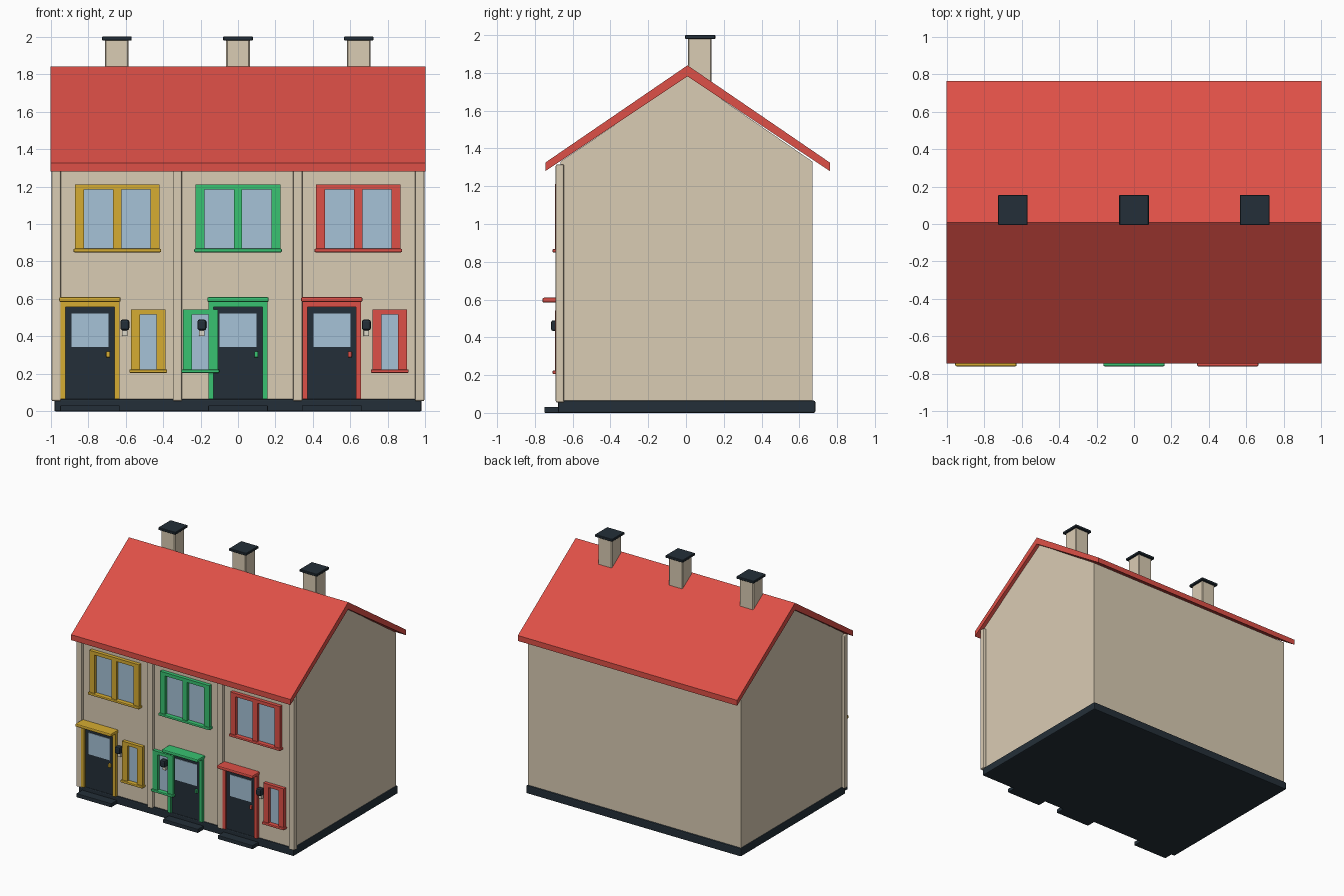
import bpy
import bmesh

if "Cube" in bpy.data.objects:
    bpy.data.objects.remove(bpy.data.objects["Cube"], do_unlink=True)


def material(name, r, g, b):
    """Flat material from display values, stored as linear."""
    lin = [((c / 255 + 0.055) / 1.055) ** 2.4 for c in (r, g, b)] + [1]
    m = bpy.data.materials.new(name)
    m.use_nodes = True
    m.diffuse_color = lin
    m.node_tree.nodes["Principled BSDF"].inputs["Base Color"].default_value = lin
    return m


RED = material("red paint", 222, 80, 71)
YELLOW = material("yellow paint", 214, 172, 50)
GREEN = material("green paint", 56, 194, 113)
STONE = material("beige stone", 218, 204, 180)
DARK = material("dark slate", 36, 47, 56)
GLASS = material("pale blue glass", 166, 194, 215)
LAMP = material("lamp shade", 222, 216, 200)


def finish(name, bm, mat, bevel=0.0, segments=2):
    bmesh.ops.recalc_face_normals(bm, faces=bm.faces)
    mesh = bpy.data.meshes.new(name)
    bm.to_mesh(mesh)
    bm.free()
    mesh.materials.append(mat)
    obj = bpy.data.objects.new(name, mesh)
    bpy.context.collection.objects.link(obj)
    if bevel:
        mod = obj.modifiers.new("Bevel", "BEVEL")
        mod.width = bevel
        mod.segments = segments
    return obj


def boxes(name, mat, parts, bevel=0.0, segments=2):
    """One object made of boxes, each (x0, x1, y0, y1, z0, z1)."""
    bm = bmesh.new()
    for x0, x1, y0, y1, z0, z1 in parts:
        for v in bmesh.ops.create_cube(bm, size=1)["verts"]:
            v.co.x = x0 if v.co.x < 0 else x1
            v.co.y = y0 if v.co.y < 0 else y1
            v.co.z = z0 if v.co.z < 0 else z1
    return finish(name, bm, mat, bevel, segments)


def prism(name, mat, profile, half):
    """Extrude a (y, z) profile along x."""
    bm = bmesh.new()
    face = bm.faces.new([bm.verts.new((-half, y, z)) for y, z in profile])
    new = bmesh.ops.extrude_face_region(bm, geom=[face])["geom"]
    for v in new:
        if isinstance(v, bmesh.types.BMVert):
            v.co.x = half
    return finish(name, bm, mat)


WALL = -0.665    # front wall plane
BASE = 0.065     # top of the plinth
RIDGE = 0.008

# Walls with gables, and the folded roof slab
prism("house_walls", STONE,
      [(WALL, 0.05), (0.67, 0.05), (0.67, 1.33), (RIDGE, 1.785), (WALL, 1.33)], 0.97)
prism("roof", RED,
      [(-0.745, 1.28), (RIDGE, 1.782), (0.762, 1.28),
       (0.762, 1.325), (RIDGE, 1.84), (-0.745, 1.325)], 1.0)
boxes("plinth", DARK, [(-0.98, 0.98, -0.677, 0.685, 0, BASE)], 0.008)

# Vertical piers between and beside the houses
for name, x in (("right_end", -0.97), ("right_party", -0.323),
                ("left_party", 0.318), ("left_end", 0.97)):
    boxes(name + "_pier", STONE,
          [(x - 0.025, x + 0.025, -0.69, -0.645, BASE - 0.01, 1.315)], 0.008)

# Chimneys with flat caps
for i, x in enumerate((-0.646, 0.0, 0.644), 1):
    boxes(f"chimney_{i}", STONE,
          [(x - 0.063, x + 0.063, 0.01, 0.136, 1.7, 1.985)], 0.006, 1)
    boxes(f"chimney_cap_{i}", DARK,
          [(x - 0.079, x + 0.079, -0.006, 0.155, 1.98, 2.0)], 0.003, 1)


def window(name, mat, x, half, z0, z1, side, top, mullion=0.0):
    """Raised frame, recessed glass and a rounded sill."""
    y0, y1 = -0.694, WALL + 0.005
    frame = [(x - half, x - half + side, y0, y1, z0, z1),
             (x + half - side, x + half, y0, y1, z0, z1),
             (x - half + side, x + half - side, y0, y1, z1 - top, z1)]
    if mullion:
        frame.append((x - mullion, x + mullion, y0, y1, z0, z1 - top))
    boxes(name + "_frame", mat, frame)
    boxes(name + "_glass", GLASS, [(x - half + side, x + half - side,
                                    WALL - 0.007, y1, z0, z1 - top)])
    boxes(name + "_sill", mat, [(x - half - 0.008, x + half + 0.008,
                                 -0.707, y1, z0 - 0.005, z0 + 0.014)], 0.006)


def door(name, mat, x):
    """Door leaf with glazing and handle, surround, canopy and step."""
    y1 = WALL + 0.005
    boxes(name + "_door", DARK, [(x - 0.135, x + 0.135, WALL - 0.01, y1, BASE, 0.56)])
    boxes(name + "_door_glass", GLASS,
          [(x - 0.098, x + 0.1, WALL - 0.014, WALL - 0.005, 0.345, 0.522)])
    boxes(name + "_door_handle", mat,
          [(x + 0.087, x + 0.107, -0.69, WALL - 0.005, 0.288, 0.32)], 0.004)
    boxes(name + "_door_frame", mat,
          [(x - 0.157, x - 0.13, -0.692, y1, BASE, 0.59),
           (x + 0.13, x + 0.157, -0.692, y1, BASE, 0.59),
           (x - 0.13, x + 0.13, -0.692, y1, 0.557, 0.59)])
    boxes(name + "_canopy", mat,
          [(x - 0.164, x + 0.164, -0.76, y1, 0.584, 0.61)], 0.008)
    boxes(name + "_door_step", DARK,
          [(x - 0.159, x + 0.159, -0.75, -0.66, 0, 0.032)], 0.004)


def lamp(name, x):
    """Small wall lamp with a dark hood over a pale shade."""
    boxes(name + "_lamp_hood", DARK,
          [(x - 0.024, x + 0.024, -0.715, WALL, 0.433, 0.49)], 0.012)
    boxes(name + "_lamp_shade", LAMP,
          [(x - 0.015, x + 0.015, -0.69, WALL, 0.402, 0.44)], 0.004)


# Houses: door, lower window, upper window and lamp centres
for name, mat, xd, xl, xu, xw in (("yellow", YELLOW, -0.79, -0.479, -0.644, -0.604),
                                  ("green", GREEN, 0.0, -0.201, 0.0, -0.193),
                                  ("red", RED, 0.5, 0.81, 0.642, 0.685)):
    door(name, mat, xd)
    window(name + "_lower_window", mat, xl, 0.093, 0.21, 0.543, 0.048, 0.026)
    window(name + "_upper_window", mat, xu, 0.226, 0.854, 1.212, 0.048, 0.028, 0.022)
    lamp(name, xw)
